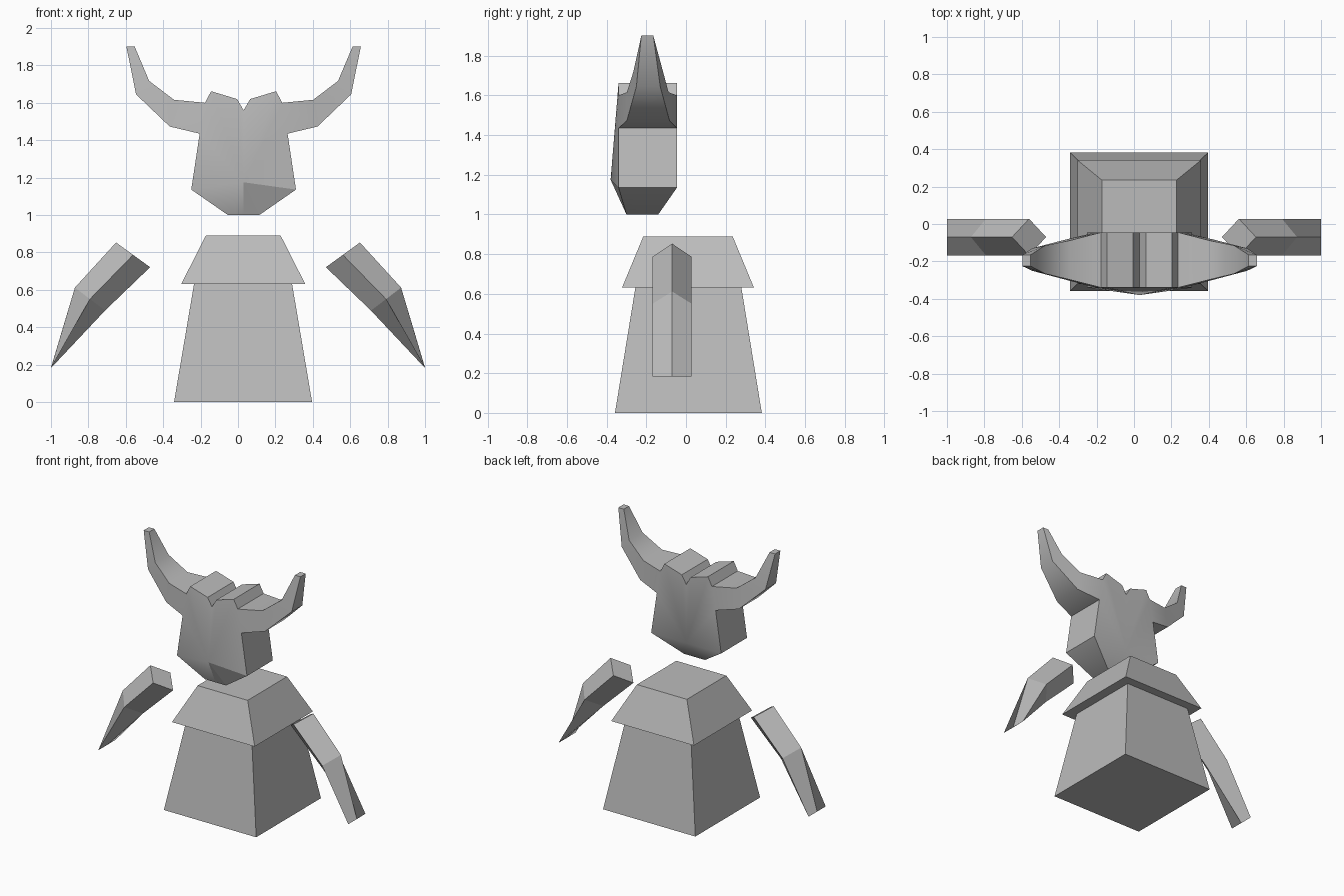
import bpy, bmesh, math
from mathutils import Matrix

cube = bpy.data.objects.get("Cube")
if cube:
    bpy.data.objects.remove(cube, do_unlink=True)

# Single plain grey for every part
grey = bpy.data.materials.new("plain grey")
grey.use_nodes = True
grey.diffuse_color = (0.5, 0.5, 0.5, 1)
grey.node_tree.nodes["Principled BSDF"].inputs["Base Color"].default_value = (0.5, 0.5, 0.5, 1)


def finish(bm, name, location=(0, 0, 0)):
    bmesh.ops.remove_doubles(bm, verts=bm.verts[:], dist=0.0005)
    bmesh.ops.recalc_face_normals(bm, faces=bm.faces[:])
    mesh = bpy.data.meshes.new(name)
    bm.to_mesh(mesh)
    bm.free()
    mesh.materials.append(grey)
    obj = bpy.data.objects.new(name, mesh)
    obj.location = location
    bpy.context.collection.objects.link(obj)
    return obj


def loft(name, rings, location=(0, 0, 0)):
    """Skin matching rings of points and cap both ends."""
    bm = bmesh.new()
    rows = [[bm.verts.new(p) for p in ring] for ring in rings]
    for a, b in zip(rows, rows[1:]):
        for i in range(len(a)):
            j = (i + 1) % len(a)
            bm.faces.new((a[i], a[j], b[j], b[i]))
    bm.faces.new(rows[0])
    bm.faces.new(rows[-1])
    return finish(bm, name, location)


def rectangle(half_x, half_y, z):
    return [(sx * half_x, sy * half_y, z) for sx, sy in ((-1, -1), (1, -1), (1, 1), (-1, 1))]


# Robe and shoulder cape: tapered blocks
loft("robe", [rectangle(.369, .37, 0), rectangle(.262, .267, .632)], (.027, .012, 0))
loft("shoulder_cape", [rectangle(.331, .332, .632), rectangle(.2, .225, .89)], (.028, .01, 0))


# Arms: diamond cross-sections narrowing to a point
def diamond(side, outer, inner):
    mid = [(a + b) / 2 for a, b in zip(outer, inner)]
    y, depth = -.07, .098
    return [(side * outer[0], y, outer[1]), (side * mid[0], y - depth, mid[1]),
            (side * inner[0], y, inner[1]), (side * mid[0], y + depth, mid[1])]


for side, name in ((1, "left_arm"), (-1, "right_arm")):
    loft(name, [diamond(side, (.652, .853), (.47, .721)),
                diamond(side, (.872, .612), (.711, .489)),
                diamond(side, (1, .184), (.999, .183))])

# Horned head: half outline from crown notch round to chin, as x, z, front y, back y
outline = [
    (0, 1.56, -.34, -.045), (.035, 1.62, -.34, -.045),
    (.174, 1.662, -.34, -.045), (.206, 1.6, -.34, -.045),
    (.372, 1.616, -.298, -.088), (.505, 1.717, -.266, -.115),
    (.583, 1.902, -.225, -.165), (.627, 1.902, -.225, -.165),
    (.575, 1.645, -.25, -.13), (.395, 1.473, -.298, -.083),
    (.235, 1.435, -.34, -.045), (.28, 1.136, -.34, -.045),
    (.084, 1.0, -.30, -.14), (0, 1.0, -.30, -.14)]
bm = bmesh.new()
front = [bm.verts.new((x, f, z)) for x, z, f, b in outline]
back = [bm.verts.new((x, b, z)) for x, z, f, b in outline]
for i in range(len(outline) - 1):
    bm.faces.new((front[i], front[i + 1], back[i + 1], back[i]))
for layer, apex in ((front, (0, -.38, 1.175)), (back, (0, -.045, 1.136))):
    centre = bm.verts.new(apex)
    # Horn faces pair the upper edge with the lower edge
    for top in (3, 4, 5):
        low = 13 - top
        bm.faces.new((layer[top], layer[top + 1], layer[low - 1], layer[low]))
    # Face and chin fan out from the nose point
    for a, b in ((0, 1), (1, 2), (2, 3), (3, 10), (10, 11), (11, 12), (12, 13)):
        bm.faces.new((centre, layer[a], layer[b]))
bmesh.ops.mirror(bm, geom=bm.verts[:] + bm.edges[:] + bm.faces[:],
                 matrix=Matrix.Identity(4), merge_dist=.0005, axis='X')
head = finish(bm, "horned_head", (.03, 0, 0))

# Smooth the horns and face, keep the left chin facet flat
bpy.ops.object.select_all(action='DESELECT')
head.select_set(True)
bpy.context.view_layer.objects.active = head
bpy.ops.object.shade_smooth_by_angle(angle=math.radians(40))
for p in head.data.polygons:
    if p.center.x > 0 and p.center.z < 1.15 and p.normal.y < -.7:
        p.use_smooth = False
